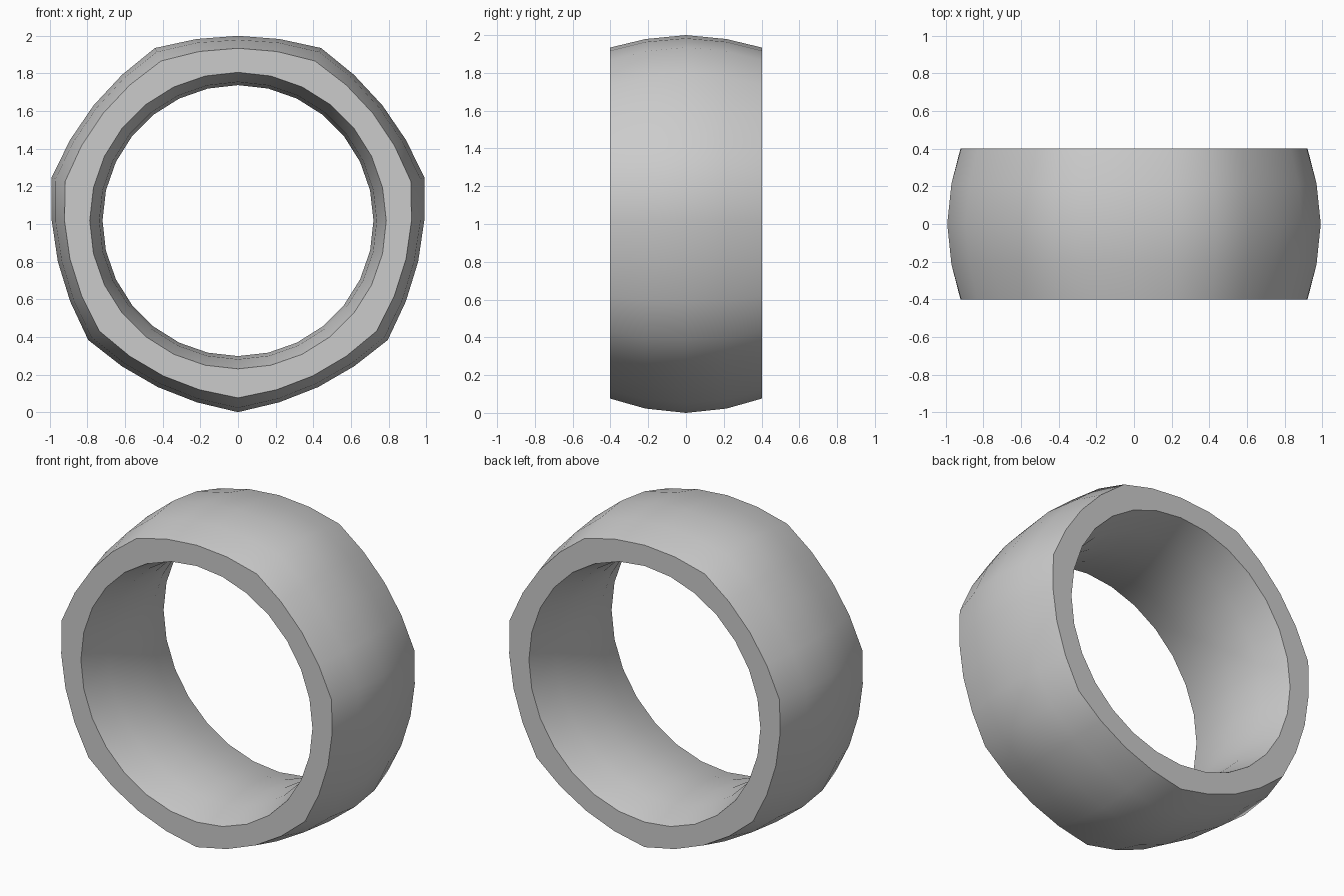
import bpy, bmesh
from math import sin, cos, pi

if "Cube" in bpy.data.objects:
    bpy.data.objects.remove(bpy.data.objects["Cube"])

CENTRE_Z = 1.018
SIDES, STEPS = 7, 4            # seven soft corners, four segments per side
COUNT = SIDES * STEPS

# closed cross-section: (y, radius at corner, radius at quarter, radius at side middle)
outer = [(-0.402, 0.942, 0.922, 0.916), (-0.215, 0.995, 0.970, 0.961),
         (0.0, 1.018, 0.990, 0.982), (0.215, 0.995, 0.970, 0.961),
         (0.402, 0.942, 0.922, 0.916)]
inner = [(y, r, r, r) for y, r in
         [(0.402, 0.788), (0.215, 0.737), (0.0, 0.720), (-0.215, 0.737), (-0.402, 0.788)]]
section = outer + inner

# sweep the section round the y axis, starting with a corner at the bottom
bm = bmesh.new()
rings = []
for i in range(COUNT):
    a = 2 * pi * i / COUNT
    k = (1, 2, 3, 2)[i % STEPS]
    rings.append([bm.verts.new((p[k] * sin(a), p[0], CENTRE_Z - p[k] * cos(a)))
                  for p in section])
n = len(section)
for i in range(COUNT):
    r0, r1 = rings[i], rings[(i + 1) % COUNT]
    for j in range(n):
        bm.faces.new((r0[j], r1[j], r1[(j + 1) % n], r0[(j + 1) % n]))
bmesh.ops.recalc_face_normals(bm, faces=bm.faces)

# ring band object, smooth with sharp rims
mesh = bpy.data.meshes.new("ring_band")
bm.to_mesh(mesh)
bm.free()
band = bpy.data.objects.new("ring_band", mesh)
bpy.context.collection.objects.link(band)
bpy.context.view_layer.objects.active = band
band.select_set(True)
bpy.ops.object.shade_smooth_by_angle(angle=pi / 5)
